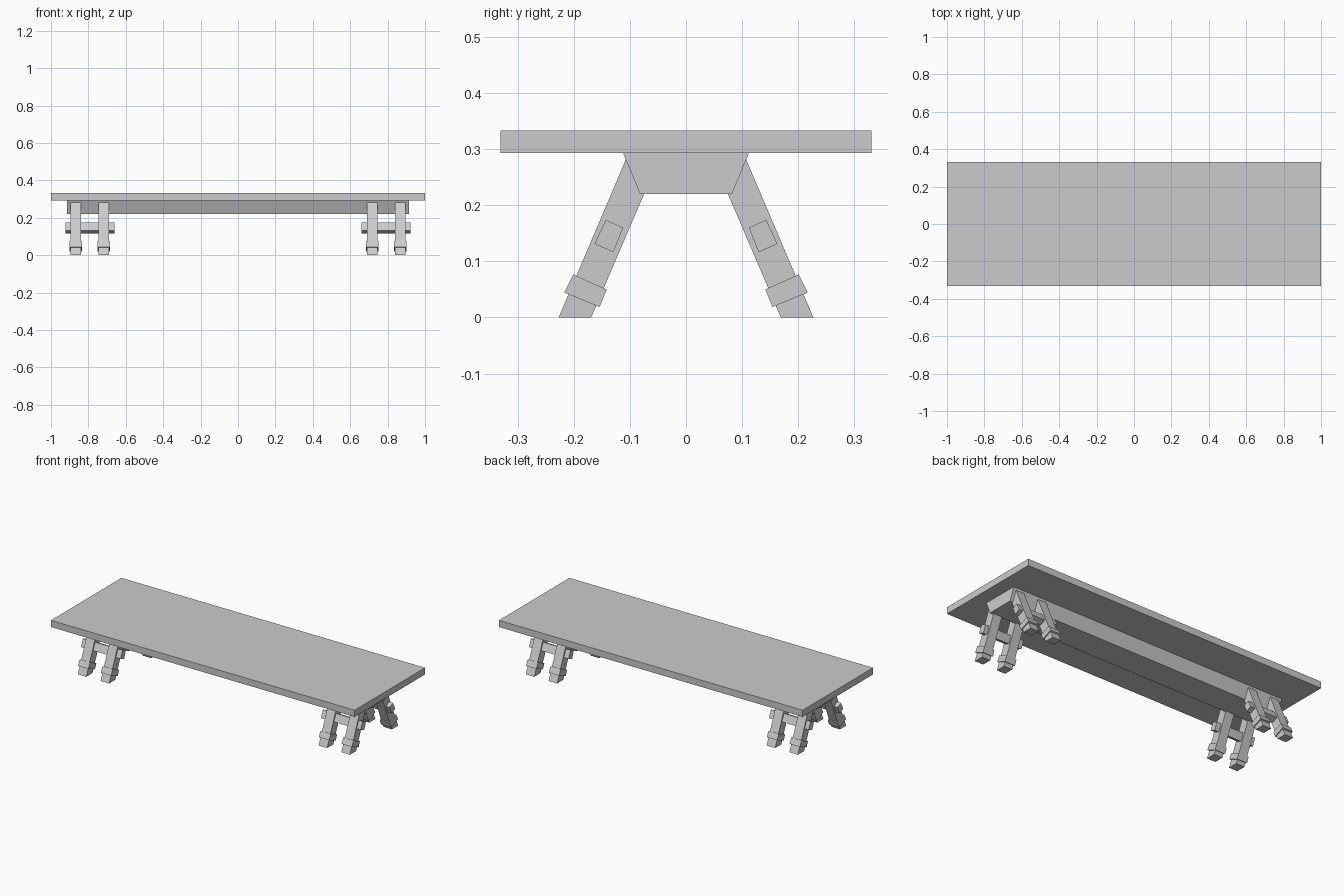
import bpy, bmesh

if "Cube" in bpy.data.objects:
    bpy.data.objects.remove(bpy.data.objects["Cube"])


def prism(name, profile, x0, x1):
    """Extrude a (y, z) profile along x from x0 to x1."""
    bm = bmesh.new()
    face = bm.faces.new([bm.verts.new((x0, y, z)) for y, z in profile])
    ext = bmesh.ops.extrude_face_region(bm, geom=[face])
    moved = [g for g in ext["geom"] if isinstance(g, bmesh.types.BMVert)]
    bmesh.ops.translate(bm, verts=moved, vec=(x1 - x0, 0, 0))
    bmesh.ops.recalc_face_normals(bm, faces=bm.faces)
    mesh = bpy.data.meshes.new(name)
    bm.to_mesh(mesh)
    bm.free()
    obj = bpy.data.objects.new(name, mesh)
    bpy.context.collection.objects.link(obj)
    return obj


def mirrored(name, profile, x0, x1):
    """Prism repeated at all four corners."""
    obj = prism(name, profile, x0, x1)
    mod = obj.modifiers.new("corners", "MIRROR")
    mod.use_axis = (True, True, False)
    mod.use_mirror_merge = False
    return obj


# Table top and tapered under-beam
prism("table_top", [(-.331, .293), (.331, .293), (.331, .333), (-.331, .333)], -1, 1)
prism("under_beam", [(-.082, .22), (.082, .22), (.112, .293), (-.112, .293)], -.915, .915)

# Splayed legs with collars
LEG = [(-.227, 0), (-.169, 0), (-.057, .261), (-.107, .282)]
COLLAR = [(-.201, .0765), (-.1415, .05), (-.154, .0185), (-.217, .0445)]
for label, x in (("inner", .718), ("outer", .868)):
    mirrored(label + "_leg", LEG, x - .028, x + .028)
    mirrored(label + "_leg_collar", COLLAR, x - .034, x + .034)

# Bars joining each pair of legs
BAR = [(-.143, .174), (-.112, .160), (-.1295, .1165), (-.163, .131)]
mirrored("leg_crossbar", BAR, .660, .921)
